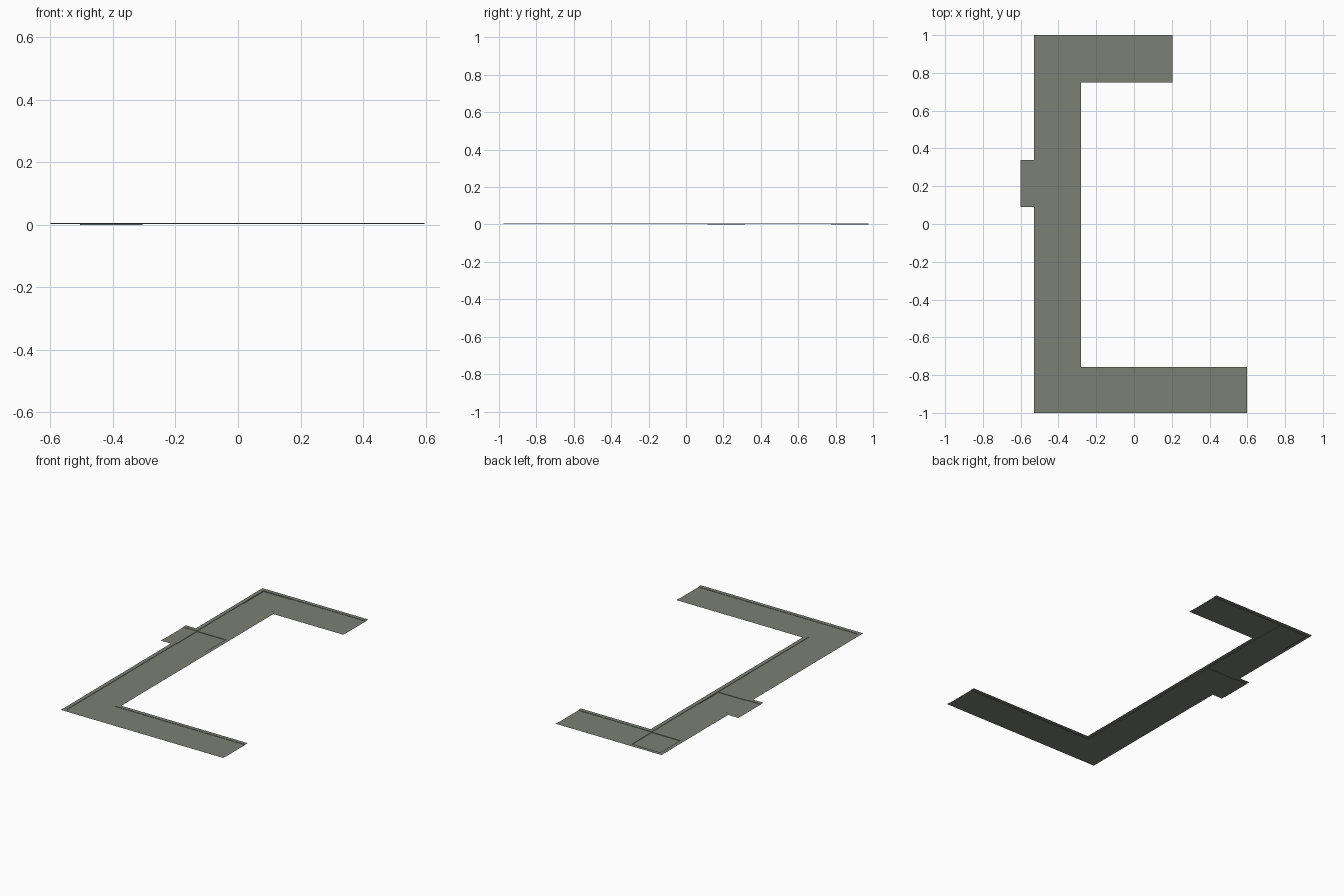
import bpy, bmesh

if "Cube" in bpy.data.objects:
    bpy.data.objects.remove(bpy.data.objects["Cube"])

SIDEWALK_Z, ROAD_Z, JUNCTION_Z = 0.005, 0.003, 0.0
B = 0.025  # sidewalk strip width

# footprint rectangles: x0, x1, y0, y1
outer = [(-0.53, -0.28, -1, 1), (-0.53, 0.205, 0.75, 1),
         (-0.53, 0.597, -1, -0.757), (-0.6, -0.53, 0.09, 0.34)]
# sunken roadway, running out through the open ends
road = [(-0.53 + B, -0.28 - B, -1 + B, 1 - B), (-0.53 + B, 0.205, 0.75 + B, 1 - B),
        (-0.53 + B, 0.597, -1 + B, -0.757 - B), (-0.6, -0.28 - B, 0.09 + B, 0.34 - B)]
# lowest floor patches at the junctions
junction = [(-0.53 + B, -0.28 - B, 0.09 + B, 0.34 - B),
            (-0.53 + B, -0.28 - B, 0.75 + B, 1 - B)]

mat = bpy.data.materials.new("grey green asphalt")
mat.diffuse_color = (0.2, 0.215, 0.175, 1)
mat.use_nodes = True
mat.node_tree.nodes["Principled BSDF"].inputs["Base Color"].default_value = mat.diffuse_color


def inside(rects, x, y):
    return any(a < x < b and c < y < d for a, b, c, d in rects)


def height(x, y):
    if not inside(outer, x, y):
        return None
    if inside(junction, x, y):
        return JUNCTION_Z
    return ROAD_Z if inside(road, x, y) else SIDEWALK_Z


# split the plan into cells at every rectangle edge
rects = outer + road + junction
xs = sorted({round(v, 4) for r in rects for v in r[:2]})
ys = sorted({round(v, 4) for r in rects for v in r[2:]})
cells = {}
for i in range(len(xs) - 1):
    for j in range(len(ys) - 1):
        h = height((xs[i] + xs[i + 1]) / 2, (ys[j] + ys[j + 1]) / 2)
        if h is not None:
            cells[i, j] = h

bm = bmesh.new()


def quad(*pts):
    bm.faces.new([bm.verts.new(p) for p in pts])


for (i, j), h in cells.items():
    x0, x1, y0, y1 = xs[i], xs[i + 1], ys[j], ys[j + 1]
    quad((x0, y0, h), (x1, y0, h), (x1, y1, h), (x0, y1, h))
    # kerb faces where neighbouring levels differ, turned to the lower side
    for n, p, q in (((i + 1, j), (x1, y0), (x1, y1)), ((i - 1, j), (x0, y1), (x0, y0)),
                    ((i, j + 1), (x1, y1), (x0, y1)), ((i, j - 1), (x0, y0), (x1, y0))):
        low = cells.get(n)
        if low is not None and low < h:
            quad((*p, low), (*q, low), (*q, h), (*p, h))

bmesh.ops.remove_doubles(bm, verts=bm.verts, dist=1e-5)
bmesh.ops.dissolve_limit(bm, angle_limit=0.01, verts=bm.verts, edges=bm.edges)
bmesh.ops.triangulate(bm, faces=[f for f in bm.faces if len(f.verts) > 4])
me = bpy.data.meshes.new("road_network")
bm.to_mesh(me)
bm.free()
me.materials.append(mat)
obj = bpy.data.objects.new("road_network", me)
bpy.context.collection.objects.link(obj)
